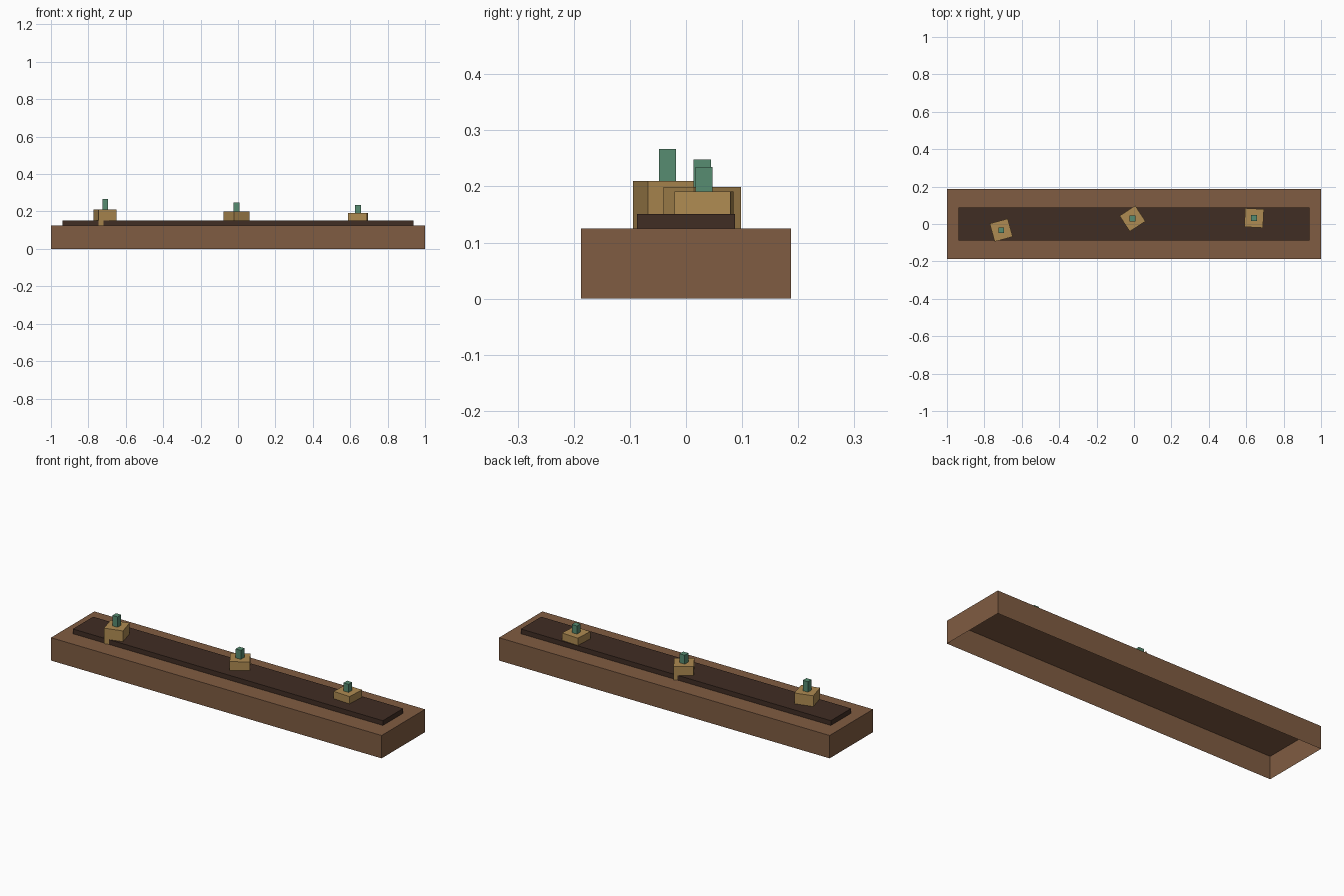
import bpy
import bmesh
from math import radians
from mathutils import Matrix

if "Cube" in bpy.data.objects:
    bpy.data.objects.remove(bpy.data.objects["Cube"], do_unlink=True)


def material(name, rgb):
    mat = bpy.data.materials.new(name)
    mat.use_nodes = True
    color = (*rgb, 1.0)
    mat.diffuse_color = color
    mat.node_tree.nodes["Principled BSDF"].inputs["Base Color"].default_value = color
    return mat


def open_box(name, center, size, bottom, top, mat, angle=0.0):
    """Thin-walled box without a bottom face, turned about its vertical axis."""
    bm = bmesh.new()
    bmesh.ops.create_cube(bm, size=1.0)
    floor = [f for f in bm.faces if f.normal.z < -0.5]
    bmesh.ops.delete(bm, geom=floor, context="FACES_ONLY")
    bm.transform(Matrix.Diagonal((size[0], size[1], top - bottom, 1.0)))
    mesh = bpy.data.meshes.new(name)
    bm.to_mesh(mesh)
    bm.free()
    mesh.materials.append(mat)
    obj = bpy.data.objects.new(name, mesh)
    obj.location = (center[0], center[1], (bottom + top) / 2)
    obj.rotation_euler.z = radians(angle)
    bpy.context.collection.objects.link(obj)
    return obj


wood = material("brown wood", (0.216, 0.107, 0.054))
soil = material("dark soil", (0.051, 0.026, 0.017))
tan = material("tan block", (0.43, 0.26, 0.085))
green = material("muted green", (0.095, 0.262, 0.165))

RIM = 0.125

# Long trough, open underneath, with the soil bed on top
open_box("trough", (0, 0), (2.0, 0.375), 0, RIM, wood)
open_box("soil_bed", (0, 0), (1.875, 0.175), RIM, 0.151, soil)

# Turned blocks, each with an upright sprout: x, y, angle, block top, sprout top
plants = [
    ("right", -0.71, -0.033, 15.4, 0.21, 0.267),
    ("middle", -0.008, 0.029, 33, 0.199, 0.248),
    ("left", 0.642, 0.032, -3, 0.191, 0.235),
]
for side, x, y, angle, block_top, sprout_top in plants:
    open_box(side + "_block", (x, y), (0.1, 0.1), RIM, block_top, tan, angle)
    open_box(side + "_sprout", (x, y), (0.031, 0.031), block_top, sprout_top, green)
